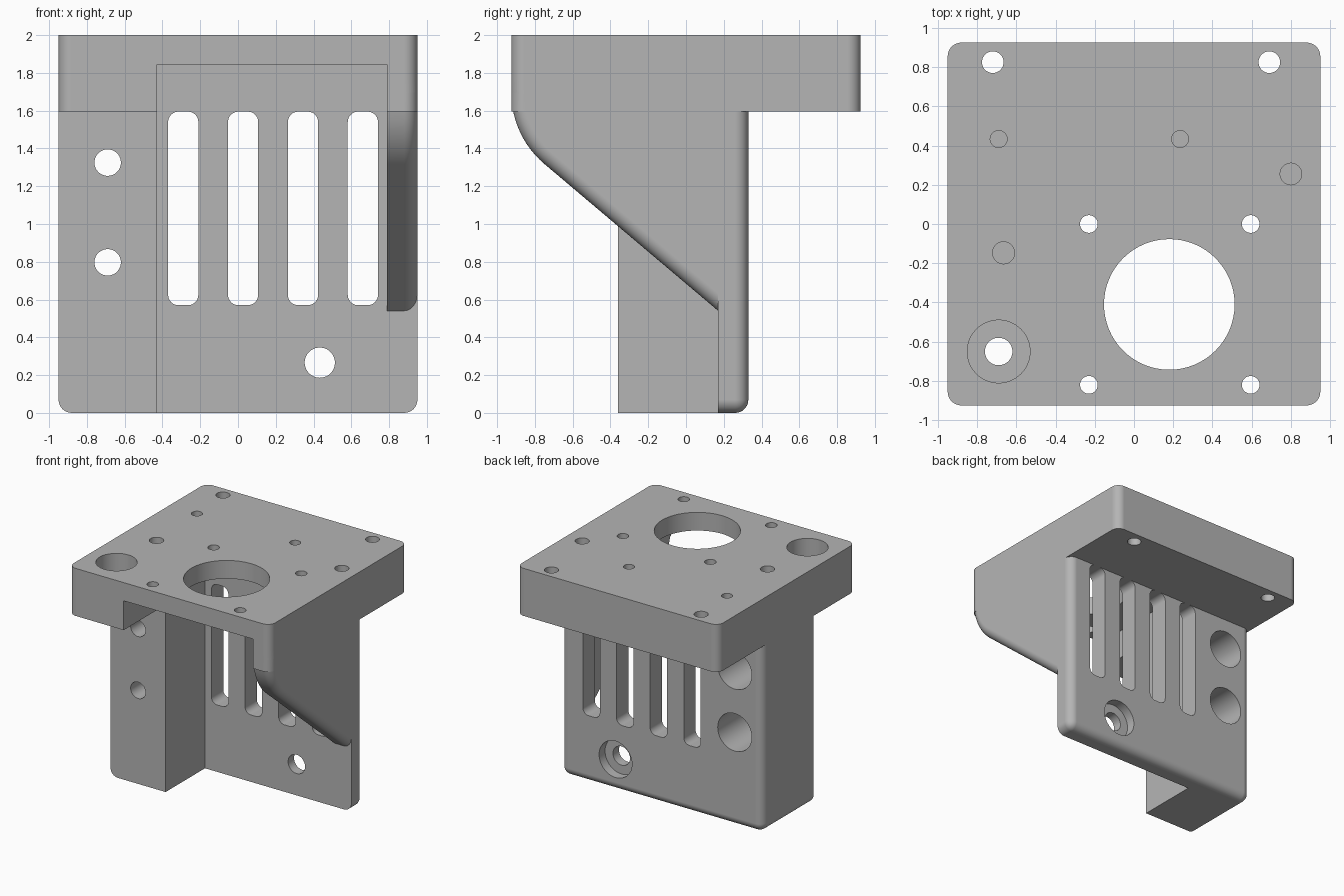
import bpy, bmesh, math
from mathutils import Matrix, Vector

cube = bpy.data.objects.get("Cube")
if cube:
    bpy.data.objects.remove(cube, do_unlink=True)

grey = bpy.data.materials.new("plain grey")
grey.use_nodes = True
GREY = (0.46, 0.46, 0.46, 1)
grey.diffuse_color = GREY
grey.node_tree.nodes["Principled BSDF"].inputs["Base Color"].default_value = GREY

ROUND = 0.07      # outer fillet radius
X, Y = 0.95, 0.925
COLUMN_X = -0.43  # inner side of the column
RIB_X = 0.79      # inner side of the gusset
PLATE_Y, BACK_Y = 0.17, 0.33
BLOCK_Z = 1.595


def finish(bm, name):
    bmesh.ops.recalc_face_normals(bm, faces=bm.faces)
    mesh = bpy.data.meshes.new(name)
    bm.to_mesh(mesh)
    bm.free()
    mesh.materials.append(grey)
    obj = bpy.data.objects.new(name, mesh)
    bpy.context.collection.objects.link(obj)
    return obj


def fillet(bm, test, radius, segments=8):
    edges = [e for e in bm.edges if test(*(v.co for v in e.verts))]
    bmesh.ops.bevel(bm, geom=edges, offset=radius, segments=segments,
                    profile=0.5, affect='EDGES', clamp_overlap=True)


def box(name, lo, hi, test=None, radius=ROUND):
    bm = bmesh.new()
    lo, hi = Vector(lo), Vector(hi)
    size = hi - lo
    bmesh.ops.create_cube(bm, size=1, matrix=Matrix.Translation((lo + hi) / 2)
                          @ Matrix.Diagonal((*size, 1)))
    if test:
        fillet(bm, test, radius)
    return finish(bm, name)


def cylinder(start, direction, depth, radius):
    bm = bmesh.new()
    direction = Vector(direction)
    turn = direction.to_track_quat('Z', 'Y').to_matrix().to_4x4()
    middle = Vector(start) + direction * depth / 2
    bmesh.ops.create_cone(bm, cap_ends=True, segments=64, radius1=radius,
                          radius2=radius, depth=depth,
                          matrix=Matrix.Translation(middle) @ turn)
    return finish(bm, "hole_cutter")


def combine(target, other, operation='DIFFERENCE'):
    mod = target.modifiers.new("combine", 'BOOLEAN')
    mod.operation, mod.solver, mod.object = operation, 'EXACT', other
    bpy.context.view_layer.objects.active = target
    bpy.ops.object.modifier_apply(modifier=mod.name)
    bpy.data.objects.remove(other, do_unlink=True)


def vertical(a, b):
    return abs(a.z - b.z) > 0.1


# Top block with an open pocket underneath
bracket = box("motor_bracket", (-X, -Y, BLOCK_Z), (X, Y, 2), vertical)
combine(bracket, box("pocket", (COLUMN_X, -1.1, 1), (RIB_X, PLATE_Y, 1.845)))


# Upright: back plate and column, rounded at the back, bottom and sides
def upright_edge(a, b):
    m = (a + b) / 2
    back, low, side = m.y > 0.3, m.z < 0.01, abs(m.x) > X - 0.01
    return back + low + side == 2 and m.z < 1.7


upright = box("upright", (-X, -0.36, 0), (X, BACK_Y, 1.8), upright_edge)
combine(upright, box("recess", (COLUMN_X, -1, -0.2), (1.2, PLATE_Y, 2.2)))
combine(bracket, upright, 'UNION')

# Gusset: side wall with a sloped, rounded lower edge
slope = math.radians(40.2)
tangent, corner_z = 0.23, 1.466
bend = math.pi / 2 - slope
arc_r = tangent / math.tan(bend / 2)
outline = [(0.25, 1.8), (-Y, 1.8)]
for i in range(13):
    a = math.pi + bend * i / 12
    outline.append((-Y + arc_r + arc_r * math.cos(a),
                    corner_z + tangent + arc_r * math.sin(a)))
outline.append((0.25, corner_z - (0.25 + Y) * math.tan(slope)))
bm = bmesh.new()
face = bm.faces.new([bm.verts.new((RIB_X, y, z)) for y, z in outline])
side = bmesh.ops.extrude_face_region(bm, geom=[face])
for v in side["geom"]:
    if isinstance(v, bmesh.types.BMVert):
        v.co.x = X
fillet(bm, lambda a, b: min(a.x, b.x) > X - 0.01
       and (a.y + b.y) / 2 < 0.24 and (a.z + b.z) / 2 < 1.79, ROUND)
combine(bracket, finish(bm, "gusset"), 'UNION')

# Vent slots through the back plate
for i in range(4):
    left = -0.37 + 0.317 * i
    combine(bracket, box("slot", (left, 0.1, 0.57), (left + 0.16, 0.36, BLOCK_Z),
                         lambda a, b: abs(a.y - b.y) > 0.1, 0.055))

# Holes from above: x, y, radius, depth
DOWN, FORWARD = (0, 0, -1), (0, -1, 0)
top_holes = [(0.18, -0.41, 0.333, 0.3),
             (-0.72, 0.825, 0.055, 0.6), (0.69, 0.825, 0.055, 0.6),
             (-0.69, 0.433, 0.043, 0.25), (0.235, 0.433, 0.043, 0.25),
             (0.8, 0.255, 0.055, 0.25), (-0.665, -0.147, 0.056, 0.25),
             (-0.69, -0.65, 0.16, 0.25), (-0.69, -0.65, 0.07, 0.6)]
top_holes += [(x, y, 0.045, 0.3) for x in (-0.23, 0.595) for y in (0, -0.82)]
for x, y, radius, depth in top_holes:
    combine(bracket, cylinder((x, y, 2.1), DOWN, depth + 0.1, radius))

# Counterbored holes from behind: x, z, bore radius, bore depth, hole radius
for x, z, bore, depth, radius in [(-0.69, 1.325, 0.16, 0.53, 0.07),
                                  (-0.69, 0.797, 0.16, 0.53, 0.07),
                                  (0.433, 0.266, 0.155, 0.08, 0.08)]:
    start = (x, BACK_Y + 0.1, z)
    combine(bracket, cylinder(start, FORWARD, depth + 0.1, bore))
    combine(bracket, cylinder(start, FORWARD, 1, radius))

# Smooth fillets and bores, crisp edges
bpy.ops.object.select_all(action='DESELECT')
bracket.select_set(True)
bpy.context.view_layer.objects.active = bracket
bpy.ops.object.shade_smooth_by_angle(angle=math.radians(30))
weighted = bracket.modifiers.new("even_shading", 'WEIGHTED_NORMAL')
weighted.keep_sharp = True
weighted.weight = 100
